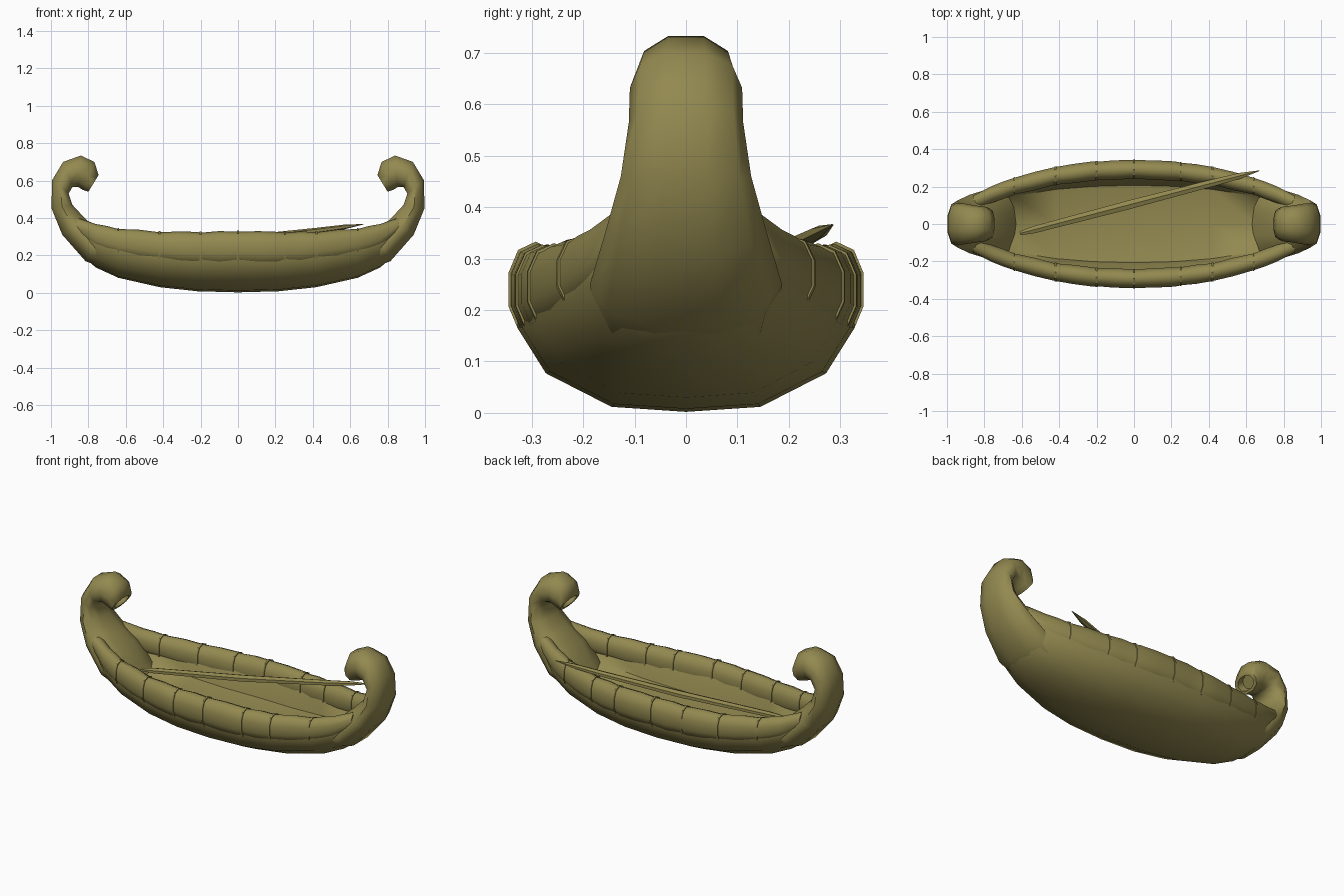
import bpy, bmesh, math
from mathutils import Vector

cube = bpy.data.objects.get("Cube")
if cube:
    bpy.data.objects.remove(cube, do_unlink=True)

# Dry reed colour
reed = bpy.data.materials.new("olive_reed")
reed.use_nodes = True
colour = (0.29, 0.25, 0.08, 1)
reed.diffuse_color = colour
bsdf = reed.node_tree.nodes["Principled BSDF"]
bsdf.inputs["Base Color"].default_value = colour
bsdf.inputs["Roughness"].default_value = 0.9


def loft(name, rings, angle=40):
    """Skin a list of closed rings and cap both ends."""
    bm = bmesh.new()
    loops = [[bm.verts.new(p) for p in ring] for ring in rings]
    n = len(loops[0])
    for a, b in zip(loops, loops[1:]):
        for i in range(n):
            j = (i + 1) % n
            bm.faces.new((a[i], a[j], b[j], b[i]))
    bm.faces.new(loops[0])
    bm.faces.new(loops[-1])
    bmesh.ops.recalc_face_normals(bm, faces=bm.faces)
    mesh = bpy.data.meshes.new(name)
    bm.to_mesh(mesh)
    bm.free()
    mesh.materials.append(reed)
    obj = bpy.data.objects.new(name, mesh)
    bpy.context.collection.objects.link(obj)
    bpy.ops.object.select_all(action='DESELECT')
    obj.select_set(True)
    bpy.context.view_layer.objects.active = obj
    bpy.ops.object.shade_smooth_by_angle(angle=math.radians(angle))


def oval(centre, u, v, sides, power=1.0):
    """Ring around centre with half axes u and v; low power is boxier."""
    ring = []
    for i in range(sides):
        t = 2 * math.pi * (i + 0.5) / sides
        c, s = (math.copysign(abs(k) ** power, k) for k in (math.cos(t), math.sin(t)))
        ring.append(Vector(centre) + Vector(u) * c + Vector(v) * s)
    return ring


# Half-length stations: x, half width, keel height, rim height
STATIONS = [(0, .345, .002, .328), (.22, .335, .008, .322), (.42, .308, .03, .325),
            (.64, .25, .08, .342), (.76, .203, .135, .365), (.86, .152, .22, .40)]


def station(x):
    a = abs(x)
    for p, q in zip(STATIONS, STATIONS[1:]):
        if a <= q[0]:
            f = (a - p[0]) / (q[0] - p[0])
            return [m + (n - m) * f for m, n in zip(p[1:], q[1:])]
    return STATIONS[-1][1:]


XS = sorted({s * st[0] for st in STATIONS for s in (-1, 1)})

# Hull: outer skin and hollow inside with sloping walls as one closed section
HALF = [(.42, .03), (.79, .23), (.95, .5), (.96, .8), (.8, .9), (.7, .72), (.6, .4)]
section = [(0, 0)] + HALF + [(0, .3)] + [(-y, z) for y, z in reversed(HALF)]
hull_rings = []
for x in XS:
    w, low, high = station(x)
    hull_rings.append([Vector((x, y * w, low + z * (high - low))) for y, z in section])
loft("hull", hull_rings, 60)


# Bundled side rolls along the rim, with tied bands
def roll_ring(x, side, grow=1.0):
    w, low, high = station(x)
    ry, rz = 0.05 * w + 0.035, 0.27 * (high - low)
    return oval((x, side * (w - ry), high - rz), (0, side * ry * grow, 0),
                (0, 0, rz * grow), 10, 0.9)


TIES = [-.64, -.42, -.2, 0, .25, .42, .64]
for side, label in ((-1, "right"), (1, "left")):
    cuts = sorted(set(XS + TIES))
    rings = []
    for i, x in enumerate(cuts):
        rings.append(roll_ring(x, side, 0.98 if x in TIES else 1.04))
        if i + 1 < len(cuts) and cuts[i + 1] - x > 0.1:
            rings.append(roll_ring((x + cuts[i + 1]) / 2, side, 1.05))
    loft(label + "_side_roll", rings, 60)
    for n, x in enumerate(TIES):
        band = [roll_ring(x + d, side, 1.06) for d in (-.005, .005)]
        loft(f"{label}_tie_{n + 1}", band, 40)

# Curled stems: outer x, z, inner x, z, half width
CURL = [(.60, .10, .62, .14, .14), (.70, .125, .67, .22, .165),
        (.815, .168, .74, .33, .18), (.94, .31, .82, .40, .15),
        (.997, .45, .885, .47, .122), (.995, .60, .905, .53, .107),
        (.935, .70, .885, .565, .105), (.84, .734, .855, .565, .095),
        (.768, .70, .83, .55, .09), (.745, .63, .80, .54, .08)]
for s, label in ((-1, "right"), (1, "left")):
    rings = []
    for ox, oz, ix, iz, w in CURL:
        outer, inner = Vector((s * ox, 0, oz)), Vector((s * ix, 0, iz))
        rings.append(oval((outer + inner) / 2, (outer - inner) / 2 * 1.04,
                          (0, w * 1.04, 0), 10, 0.9))
    # Hollowed tip
    tip = sum(rings[-1], Vector()) / len(rings[-1])
    inset = [tip.lerp(p, 0.72) for p in rings[-1]]
    rings += [inset, [p + Vector((s * .035, 0, .03)) for p in inset]]
    loft(label + "_curled_stem", rings, 60)

# Punting pole resting across the rim, sagging in the middle
start, end = Vector((-.61, -.05, .24)), Vector((.67, .285, .366))
across = Vector((-.25, .97, 0))
pole = []
for f, r in ((0, .012), (.06, .022), (.45, .027), (.8, .022), (.92, .018), (1, .002)):
    sag = Vector((0, 0, -.06 * f * (1 - f)))
    pole.append(oval(start.lerp(end, f) + sag, across * r, (0, 0, r * 0.7), 6))
loft("pole", pole, 40)
